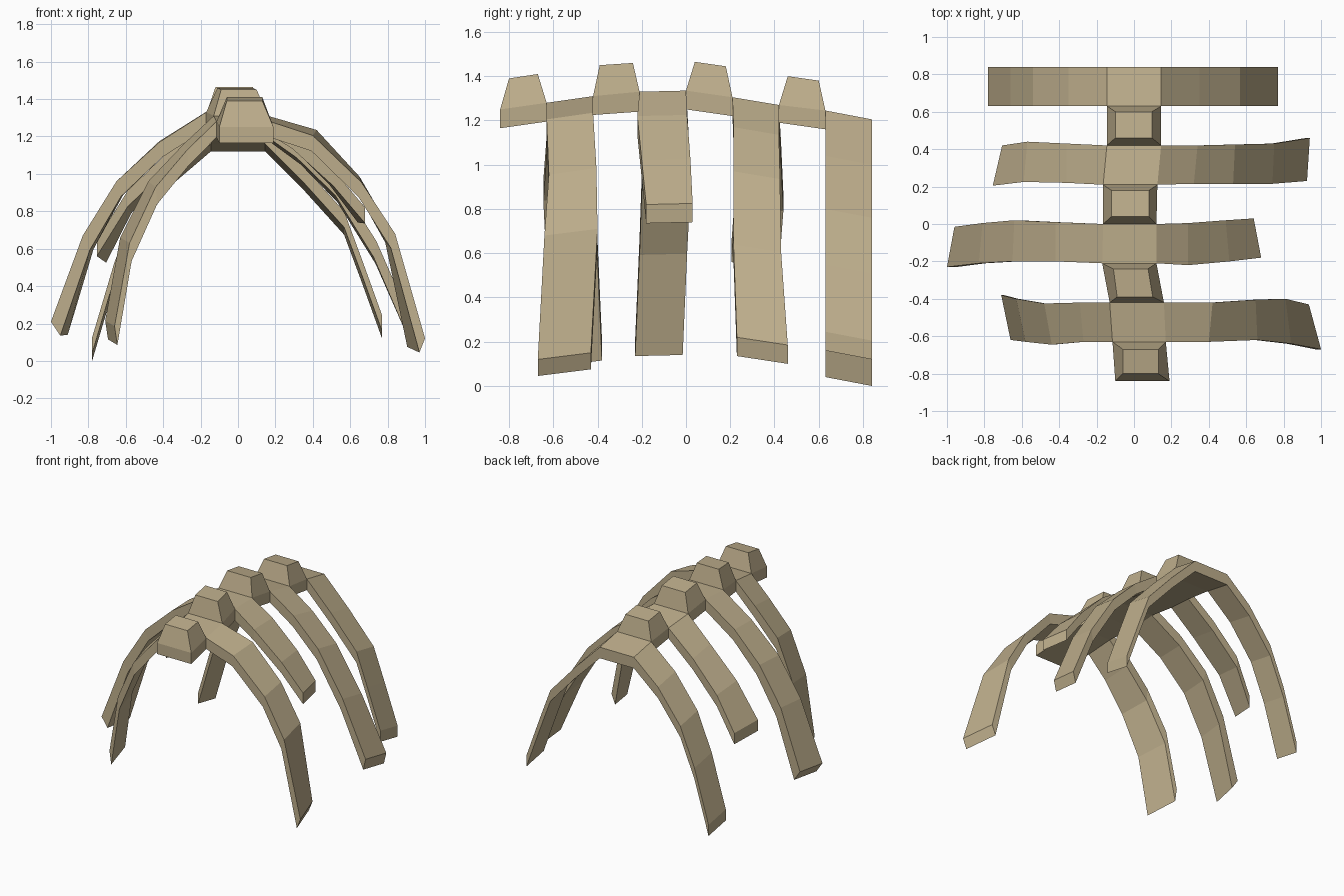
import bpy, bmesh

bone = bpy.data.materials.new("weathered bone")
bone.diffuse_color = (0.51, 0.42, 0.26, 1)

# Spine cross-sections from front to back: y, left x, right x, top z, bottom z
SPINE = [
    (-0.84, -0.10, 0.19, 1.25, 1.165),
    (-0.63, -0.115, 0.17, 1.28, 1.195),
    (-0.42, -0.13, 0.16, 1.31, 1.225),
    (-0.21, -0.17, 0.12, 1.33, 1.24),
    (0.00, -0.165, 0.12, 1.335, 1.25),
    (0.21, -0.165, 0.125, 1.305, 1.22),
    (0.42, -0.145, 0.145, 1.27, 1.19),
    (0.63, -0.145, 0.145, 1.245, 1.16),
    (0.84, -0.145, 0.145, 1.205, 1.12),
]


def loft(name, rings):
    """Skin a row of four-cornered rings and cap both ends."""
    bm = bmesh.new()
    loops = [[bm.verts.new(p) for p in ring] for ring in rings]
    for a, b in zip(loops, loops[1:]):
        for i in range(4):
            j = (i + 1) % 4
            bm.faces.new((a[i], a[j], b[j], b[i]))
    bm.faces.new(loops[0])
    bm.faces.new(loops[-1])
    bmesh.ops.recalc_face_normals(bm, faces=bm.faces)
    mesh = bpy.data.meshes.new(name)
    bm.to_mesh(mesh)
    bm.free()
    mesh.materials.append(bone)
    bpy.context.collection.objects.link(bpy.data.objects.new(name, mesh))


def vertebra(name, k, top_y, top_xl, top_xr, top_z):
    """Spine block with a tapered knob on top."""
    f, b = SPINE[k], SPINE[k + 1]
    ring = lambda h: [(f[1], f[0], f[h]), (f[2], f[0], f[h]), (b[2], b[0], b[h]), (b[1], b[0], b[h])]
    (yf, yb), (zf, zb) = top_y, top_z
    cap = [(top_xl[0], yf, zf), (top_xr[0], yf, zf), (top_xr[1], yb, zb), (top_xl[1], yb, zb)]
    loft(name, [ring(4), ring(3), cap])


def rib_side(k, col, stations, tip):
    """Rings from the spine edge outward. Station: front x, front z, back x shift, front and back y shift."""
    f, b = SPINE[k], SPINE[k + 1]
    slope = b[3] - f[3]
    rings = [[(f[col], f[0], f[3]), (b[col], b[0], b[3]), (b[col], b[0], b[4]), (f[col], f[0], f[4])]]
    for i, (x, z, dx, yf, yb) in enumerate(stations, 1):
        ox = tip[0] * i / len(stations)
        oz = -0.085 + (tip[1] + 0.085) * i / len(stations)
        y0, y1, zb = f[0] + yf, b[0] + yb, z + slope
        rings.append([(x, y0, z), (x + dx, y1, zb), (x + dx + ox, y1, zb + oz), (x + ox, y0, z + oz)])
    return rings


def rib(name, k, left, left_tip, right, right_tip):
    loft(name, rib_side(k, 1, left, left_tip)[::-1] + rib_side(k, 2, right, right_tip))


# Knobbed vertebrae
vertebra("vertebra_1", 0, (-0.80, -0.67), (-0.06, -0.06), (0.13, 0.13), (1.39, 1.41))
vertebra("vertebra_2", 2, (-0.39, -0.24), (-0.09, -0.11), (0.10, 0.075), (1.45, 1.46))
vertebra("vertebra_3", 4, (0.04, 0.18), (-0.12, -0.12), (0.08, 0.08), (1.465, 1.445))
vertebra("vertebra_4", 6, (0.46, 0.60), (-0.10, -0.10), (0.095, 0.095), (1.40, 1.38))

# Rib arches, each passing through the spine
rib("rib_arch_1", 1,
    [(-0.27, 1.13, -0.02, 0, 0), (-0.44, 0.93, -0.04, -0.015, -0.005),
     (-0.58, 0.63, -0.05, 0, 0.02), (-0.66, 0.185, -0.05, 0.01, 0.04)], (0.015, -0.1),
    [(0.40, 1.205, 0.02, 0, 0), (0.66, 0.955, -0.01, 0.01, 0.015),
     (0.84, 0.68, -0.03, -0.01, 0.02), (1.0, 0.12, -0.065, -0.04, -0.01)], (-0.03, -0.075))
rib("rib_arch_2", 3,
    [(-0.42, 1.17, 0, 0.01, 0.01), (-0.65, 0.96, 0.01, 0.01, 0.02),
     (-0.83, 0.67, 0.02, 0, 0.005), (-1.0, 0.21, 0.04, -0.02, -0.015)], (0.05, -0.075),
    [(0.29, 1.22, 0, -0.01, 0.005), (0.51, 1.02, -0.02, 0.01, 0.02),
     (0.68, 0.82, -0.04, 0.03, 0.03)], (0, -0.085))
rib("rib_arch_3", 5,
    [(-0.36, 1.13, 0, 0.01, 0.01), (-0.59, 0.91, 0.02, 0.015, 0.02),
     (-0.755, 0.645, 0.05, -0.005, 0)], (0, -0.085),
    [(0.32, 1.17, 0.02, 0.005, 0), (0.53, 0.97, 0.01, 0.005, 0.005),
     (0.74, 0.64, 0.01, 0.005, 0.01), (0.925, 0.22, 0.015, 0.02, 0.04)], (-0.02, -0.085))
rib("rib_arch_4", 7,
    [(-0.35, 1.07, 0, 0, 0), (-0.54, 0.82, 0, 0, 0),
     (-0.66, 0.53, 0, 0, 0), (-0.78, 0.125, 0, 0, 0)], (0, -0.085),
    [(0.35, 1.04, 0, 0, 0), (0.567, 0.80, 0, 0, 0),
     (0.66, 0.55, 0, 0, 0), (0.77, 0.245, 0, 0, 0)], (0, -0.085))
